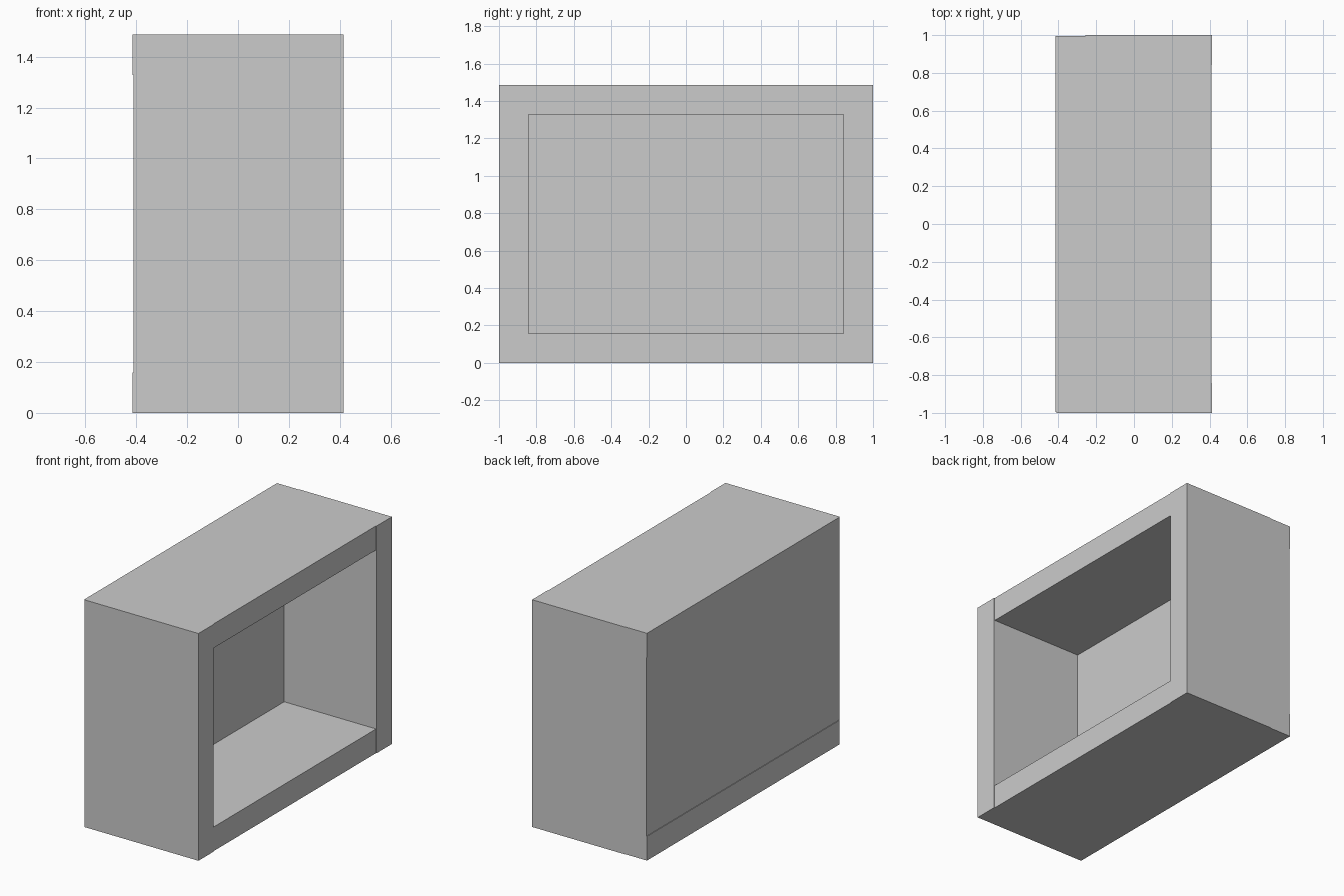
import bpy
import bmesh
from mathutils import Vector

if "Cube" in bpy.data.objects:
    bpy.data.objects.remove(bpy.data.objects["Cube"])

T = 0.158          # panel thickness
H = 1.487          # overall height
E = 0.004          # small step between panels


def panel(name, lo, hi):
    """Axis-aligned box between two corners."""
    lo, hi = Vector(lo), Vector(hi)
    bm = bmesh.new()
    bmesh.ops.create_cube(bm, size=1)
    for v in bm.verts:
        v.co = Vector(c * s for c, s in zip(v.co, hi - lo)) + (lo + hi) / 2
    mesh = bpy.data.meshes.new(name)
    bm.to_mesh(mesh)
    bm.free()
    ob = bpy.data.objects.new(name, mesh)
    bpy.context.collection.objects.link(ob)
    return ob


# Back panel, slightly recessed between top and bottom
panel("back_panel", (-0.411, -1 + E, T), (-0.255, 1 - E, H - T))

# Top and bottom boards
for name, z in (("bottom_board", 0), ("top_board", H - T)):
    panel(name, (-0.415, -1 + E, z), (0.41, 1 - E, z + T))

# Side boards, standing slightly proud at the open face; the front one runs full depth
panel("front_side", (-0.411, -1, 0), (0.414, -1 + T, H))
panel("rear_side", (-0.257, 1 - T, 0), (0.414, 1, H))
